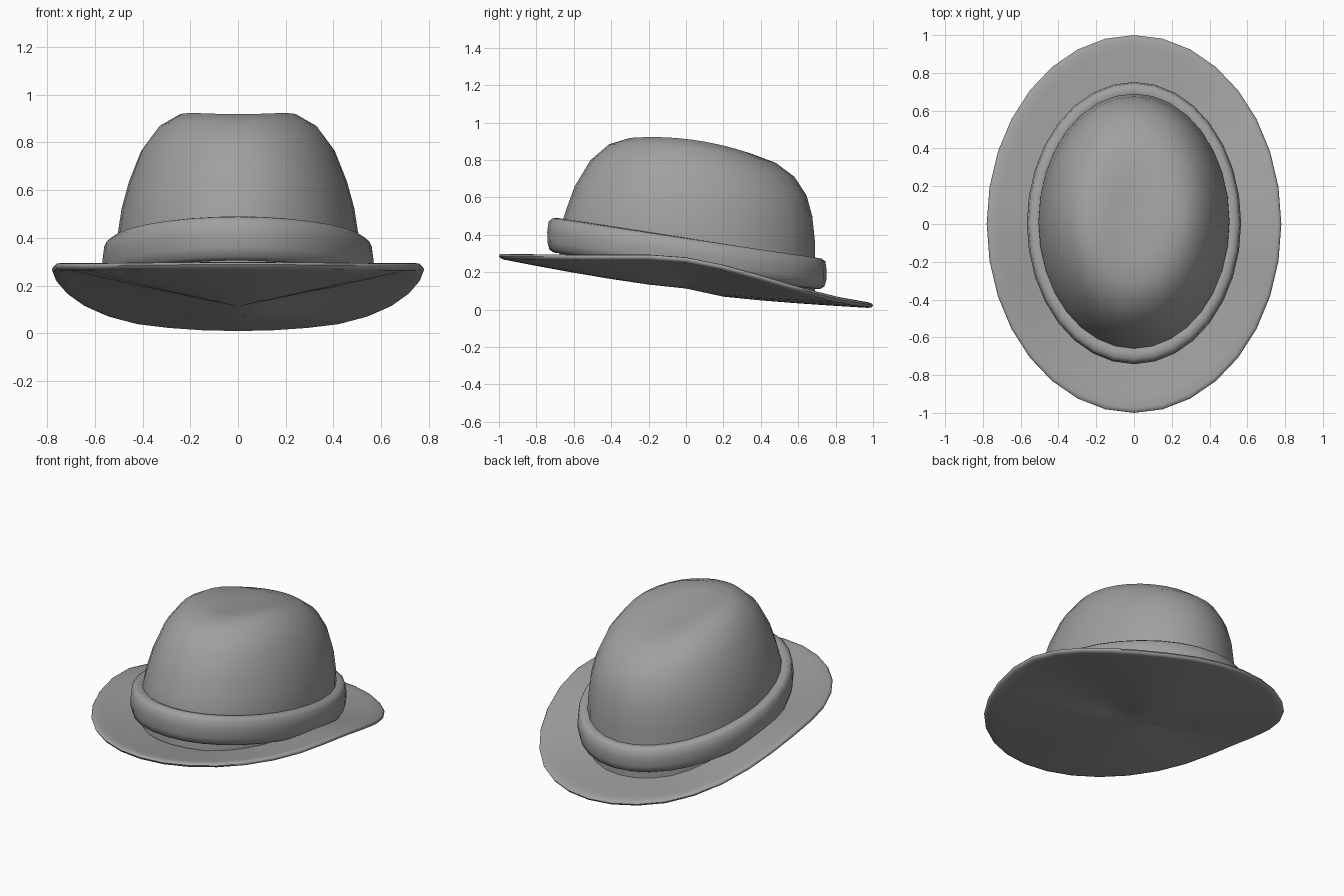
import bpy, bmesh, math

if "Cube" in bpy.data.objects:
    bpy.data.objects.remove(bpy.data.objects["Cube"], do_unlink=True)

SIDES = 32
WIDTH = 0.78

felt = bpy.data.materials.new("grey_felt")
felt.use_nodes = True
GREY = (0.35, 0.35, 0.35, 1)
felt.diffuse_color = GREY
felt.node_tree.nodes["Principled BSDF"].inputs["Base Color"].default_value = GREY


def loft(name, rings, closed=False, angle=60):
    """Join rings of points into one smooth skin; zero-size rings collapse to a tip."""
    bm = bmesh.new()
    loops = [[bm.verts.new(p) for p in ring] for ring in rings]
    pairs = list(zip(loops, loops[1:]))
    if closed:
        pairs.append((loops[-1], loops[0]))
    for a, b in pairs:
        for i in range(SIDES):
            j = (i + 1) % SIDES
            bm.faces.new((a[i], a[j], b[j], b[i]))
    bmesh.ops.remove_doubles(bm, verts=bm.verts, dist=0.0005)
    bmesh.ops.recalc_face_normals(bm, faces=bm.faces)
    mesh = bpy.data.meshes.new(name)
    bm.to_mesh(mesh)
    bm.free()
    mesh.materials.append(felt)
    obj = bpy.data.objects.new(name, mesh)
    bpy.context.collection.objects.link(obj)
    bpy.ops.object.select_all(action="DESELECT")
    obj.select_set(True)
    bpy.context.view_layer.objects.active = obj
    bpy.ops.object.shade_smooth_by_angle(angle=math.radians(angle))
    return obj


def around():
    """Unit circle starting at the front."""
    for i in range(SIDES):
        t = 2 * math.pi * i / SIDES
        yield math.sin(t), -math.cos(t)


# Height of the brim's rim from front to back
RIM = [(-1, 0.285), (-0.6, 0.28), (-0.2, 0.28), (0, 0.265), (0.2, 0.225),
       (0.4, 0.17), (0.6, 0.11), (0.8, 0.055), (1, 0.02)]


def rim_height(y):
    for (y0, z0), (y1, z1) in zip(RIM, RIM[1:]):
        if y <= y1:
            return z0 + (z1 - z0) * (y - y0) / (y1 - y0)
    return RIM[-1][1]


def brim_height(x, y):
    """Dished brim surface, rising from the middle to the rim."""
    r = math.hypot(x / WIDTH, y)
    if r < 0.001:
        return 0.125
    s = max(-1, min(1, y / r))
    return 0.125 + (rim_height(s) - 0.125) * r ** (0.9 - 0.35 * s)


def brim_ring(r, dz):
    return [(WIDTH * r * s, r * c, brim_height(WIDTH * r * s, r * c) + dz)
            for s, c in around()]


# Brim: underside, rounded rim, top
under = [(r, -0.012) for r in (0, 0.2, 0.4, 0.6, 0.8, 0.92, 0.975)]
edge = [(0.993, -0.008), (1, 0.003), (0.993, 0.013)]
top = [(r, 0.018) for r in (0.975, 0.92, 0.8, 0.6, 0.4, 0.2, 0)]
loft("brim", [brim_ring(r, dz) for r, dz in under + edge + top])


def tilted_ring(a, yf, zf, yb, zb, lift=0):
    """Oval ring leaning from its front point to its back point."""
    pts = []
    for s, c in around():
        x = a * s
        y = (yf + yb) / 2 + c * (yb - yf) / 2
        z = (zf + zb) / 2 + c * (zb - zf) / 2 + lift * s * s
        pts.append((x, y, max(z, brim_height(x, y))))
    return pts


# Crown: half width, front y and z, back y and z, side lift
CROWN = [(0.51, -0.68, 0.25, 0.69, 0.06, 0),
         (0.505, -0.665, 0.46, 0.69, 0.36, 0),
         (0.487, -0.635, 0.55, 0.675, 0.50, 0),
         (0.457, -0.595, 0.66, 0.645, 0.61, 0),
         (0.405, -0.51, 0.80, 0.58, 0.71, 0.01),
         (0.335, -0.41, 0.885, 0.48, 0.785, 0.025),
         (0.25, -0.30, 0.918, 0.36, 0.83, 0.035),
         (0.14, -0.18, 0.912, 0.2, 0.855, 0.02),
         (0, 0, 0.88, 0, 0.88, 0)]
loft("crown", [tilted_ring(*row) for row in CROWN])

# Hat band: outward offset and height fraction of its rounded section
BAND = [(-0.03, 0.9), (0.01, 1), (0.04, 0.99), (0.06, 0.9), (0.067, 0.6),
        (0.066, 0.3), (0.055, 0.08), (0.03, 0), (-0.03, 0)]
loft("hat_band", [tilted_ring(0.5 + d, -0.675 - d, 0.305 + 0.185 * t,
                              0.685 + d, 0.11 + 0.165 * t) for d, t in BAND],
     closed=True)
